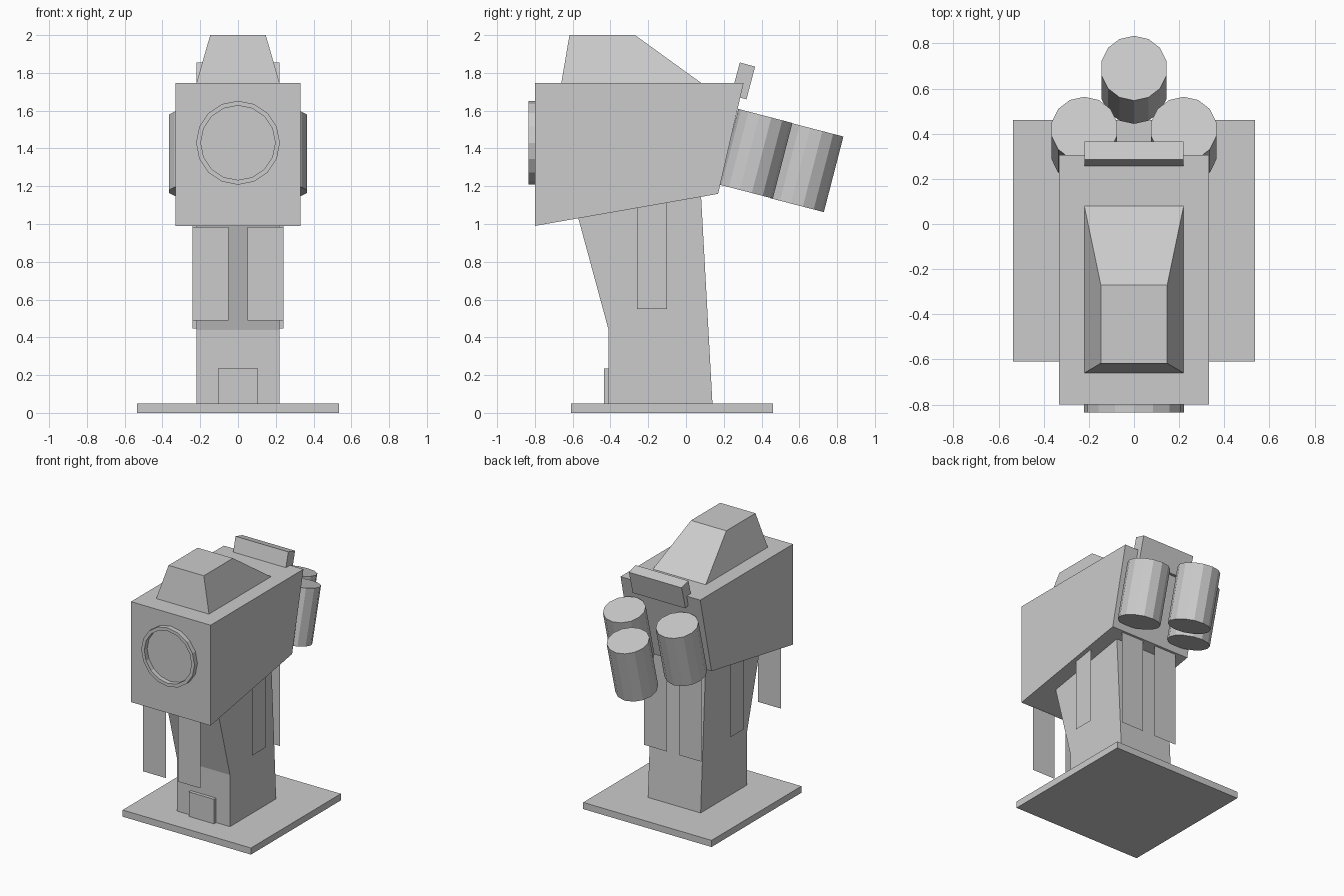
import bpy, bmesh, math
from mathutils import Matrix, Vector

if "Cube" in bpy.data.objects:
    bpy.data.objects.remove(bpy.data.objects["Cube"])

grey = bpy.data.materials.new("plain grey")
grey.diffuse_color = (0.6, 0.6, 0.6, 1)
grey.use_nodes = True
grey.node_tree.nodes["Principled BSDF"].inputs["Base Color"].default_value = grey.diffuse_color


def finish(name, bm, closed=True):
    if closed:
        bmesh.ops.recalc_face_normals(bm, faces=bm.faces[:])
    mesh = bpy.data.meshes.new(name)
    bm.to_mesh(mesh)
    bm.free()
    mesh.materials.append(grey)
    obj = bpy.data.objects.new(name, mesh)
    bpy.context.collection.objects.link(obj)
    return obj


def side_profile(name, points, half_width):
    """Extrude a (y, z) outline across x."""
    bm = bmesh.new()
    face = bm.faces.new([bm.verts.new((-half_width, y, z)) for y, z in points])
    ext = bmesh.ops.extrude_face_region(bm, geom=[face])["geom"]
    bmesh.ops.translate(bm, vec=(2 * half_width, 0, 0),
                        verts=[v for v in ext if isinstance(v, bmesh.types.BMVert)])
    return finish(name, bm)


def box(name, x, y, z):
    return side_profile(name, [(y[0], z[0]), (y[1], z[0]), (y[1], z[1]), (y[0], z[1])], x)


def panel(name, corners):
    """Thin single-sheet hanging panel."""
    bm = bmesh.new()
    bm.faces.new([bm.verts.new(c) for c in corners])
    return finish(name, bm, closed=False)


def head_bottom(y):
    return 0.99 + 0.175 * (y + 0.8)


# Base plate, column and small front door
box("base_plate", 0.535, (-0.61, 0.46), (0, 0.05))
side_profile("column", [(-0.41, 0.05), (0.14, 0.05), (0.08, head_bottom(0.08)),
                        (-0.57, head_bottom(-0.57)), (-0.41, 0.44)], 0.22)
box("front_door", 0.105, (-0.435, -0.41), (0.05, 0.235))

# Head with sloping underside and slanted back
side_profile("head", [(-0.8, 0.99), (0.17, head_bottom(0.17)), (0.305, 1.747), (-0.8, 1.747)], 0.332)

# Tapered roof
bm = bmesh.new()
rings = []
for hx, y0, y1, z in ((0.22, -0.66, 0.08, 1.747), (0.147, -0.617, -0.27, 2.0)):
    rings.append([bm.verts.new(c) for c in ((-hx, y0, z), (hx, y0, z), (hx, y1, z), (-hx, y1, z))])
for ring in rings:
    bm.faces.new(ring)
for i in range(4):
    j = (i + 1) % 4
    bm.faces.new((rings[0][i], rings[0][j], rings[1][j], rings[1][i]))
finish("roof", bm)

# Open ring on the front face
bm = bmesh.new()
sides, loops = 16, []
for r, y in ((0.222, -0.8), (0.222, -0.835), (0.197, -0.835), (0.197, -0.8)):
    loops.append([bm.verts.new((r * math.cos(2 * math.pi * i / sides), y,
                                1.43 + r * math.sin(2 * math.pi * i / sides))) for i in range(sides)])
for k in range(4):
    a, b = loops[k], loops[(k + 1) % 4]
    for i in range(sides):
        j = (i + 1) % sides
        bm.faces.new((a[i], a[j], b[j], b[i]))
finish("front_ring", bm)

# Tilted plate at the top of the back
side_profile("back_plate", [(0.285, 1.855), (0.366, 1.833), (0.32, 1.66), (0.239, 1.682)], 0.22)

# Three tilted canisters on the back
tilt = Matrix.Rotation(math.radians(-14.5), 4, 'X')
length = 0.413
for name, x, y, z in (("left_canister", -0.22, 0.42, 1.572),
                      ("right_canister", 0.22, 0.42, 1.572),
                      ("rear_canister", 0, 0.69, 1.5)):
    bm = bmesh.new()
    centre = Vector((x, y, z)) - tilt.to_3x3() @ Vector((0, 0, length / 2))
    spin = Matrix.Rotation(math.pi / 2, 4, 'Z')
    bmesh.ops.create_cone(bm, cap_ends=True, segments=14, radius1=0.148, radius2=0.148, depth=length)
    # Put one corner of the polygon straight towards the back
    far = max(bm.verts, key=lambda v: v.co.y)
    turn = Matrix.Rotation(math.pi / 2 - math.atan2(far.co.y, far.co.x), 4, 'Z')
    bmesh.ops.transform(bm, matrix=Matrix.Translation(centre) @ tilt @ turn, verts=bm.verts[:])
    finish(name, bm)

# Hanging panels: front pair, back pair and one on each side
for side, s in (("left", -1), ("right", 1)):
    a, b = sorted((0.05 * s, 0.24 * s))
    y, z0, z1 = -0.787, 0.488, 0.985
    panel(f"front_panel_{side}", [(a, y, z0), (b, y, z0), (b, y, z1), (a, y, z1)])
    y, z0 = 0.156, 0.447
    z1 = head_bottom(y)
    panel(f"back_panel_{side}", [(b, y, z0), (a, y, z0), (a, y, z1), (b, y, z1)])
    x, z0 = 0.3 * s, 0.55
    pts = [(x, -0.26, z0), (x, -0.1, z0), (x, -0.1, head_bottom(-0.1)), (x, -0.26, head_bottom(-0.26))]
    panel(f"side_panel_{side}", pts if s > 0 else pts[::-1])
